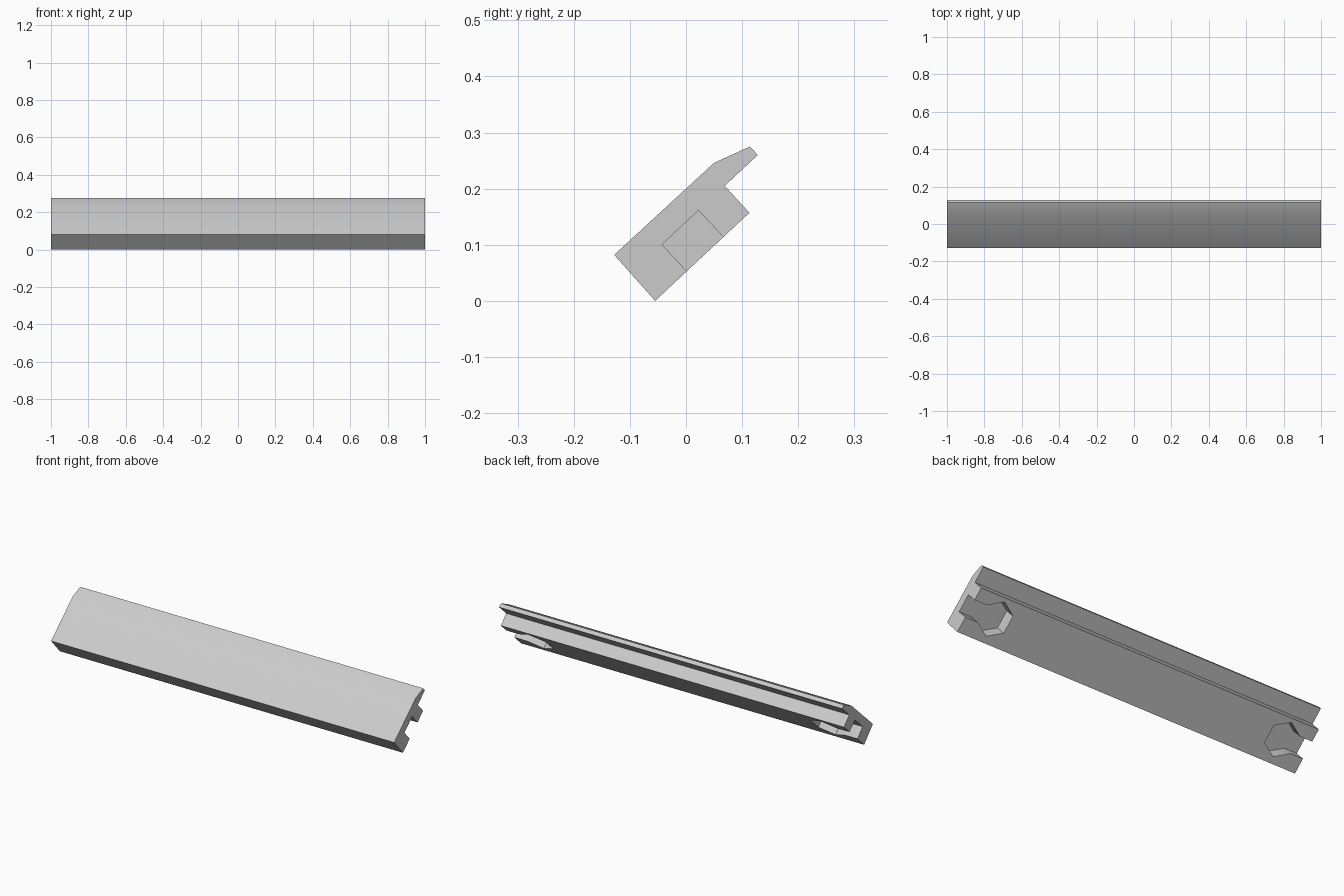
import bpy, bmesh
from math import cos, sin, radians
from mathutils import Vector

if "Cube" in bpy.data.objects:
    bpy.data.objects.remove(bpy.data.objects["Cube"], do_unlink=True)

grey = bpy.data.materials.new("light_grey")
grey.use_nodes = True
grey.diffuse_color = (0.6, 0.6, 0.6, 1)
grey.node_tree.nodes["Principled BSDF"].inputs["Base Color"].default_value = (0.6, 0.6, 0.6, 1)


def prism(name, outline, sweep):
    """Extrude a closed planar outline along a vector."""
    bm = bmesh.new()
    face = bm.faces.new([bm.verts.new(p) for p in outline])
    ext = bmesh.ops.extrude_face_region(bm, geom=[face], use_keep_orig=True)
    moved = [g for g in ext["geom"] if isinstance(g, bmesh.types.BMVert)]
    bmesh.ops.translate(bm, verts=moved, vec=sweep)
    bmesh.ops.recalc_face_normals(bm, faces=bm.faces)
    mesh = bpy.data.meshes.new(name)
    bm.to_mesh(mesh)
    bm.free()
    mesh.materials.append(grey)
    obj = bpy.data.objects.new(name, mesh)
    bpy.context.collection.objects.link(obj)
    return obj


# Slanted bar with a bevelled lip along its upper edge
profile = [(-0.128, 0.082), (-0.055, 0), (0.113, 0.157), (0.069, 0.205),
           (0.128, 0.26), (0.114, 0.275), (0.05, 0.246)]
bar = prism("slanted_bar", [(-1, y, z) for y, z in profile], (2, 0, 0))
bpy.context.view_layer.objects.active = bar
bar.select_set(True)

# Hexagonal pockets in the underside, each open to its end through a neck
corner = Vector((0, -0.055, 0))
along = Vector((0, 0.168, 0.157)).normalized()
inward = Vector((0, -along.z, along.y))
radius, middle, depth = 0.089, 0.122, 0.065
for side in (-1, 1):
    plan = [(0.85 + radius * cos(radians(a)), middle + radius * sin(radians(a)))
            for a in range(30, 331, 60)]
    plan += [(1.1, middle - radius / 2), (1.1, middle + radius / 2)]
    outline = [corner + along * u - inward * 0.05 + Vector((side * x, 0, 0)) for x, u in plan]
    cutter = prism("pocket_cutter", outline, inward * (depth + 0.05))
    cutter.hide_render = True
    cut = bar.modifiers.new("pocket", "BOOLEAN")
    cut.operation = "DIFFERENCE"
    cut.solver = "EXACT"
    cut.object = cutter
    bpy.ops.object.modifier_apply(modifier=cut.name)
    bpy.data.objects.remove(cutter, do_unlink=True)

# Soft bend into the lip, crisp edges elsewhere
bpy.ops.object.shade_smooth_by_angle(angle=radians(30))
